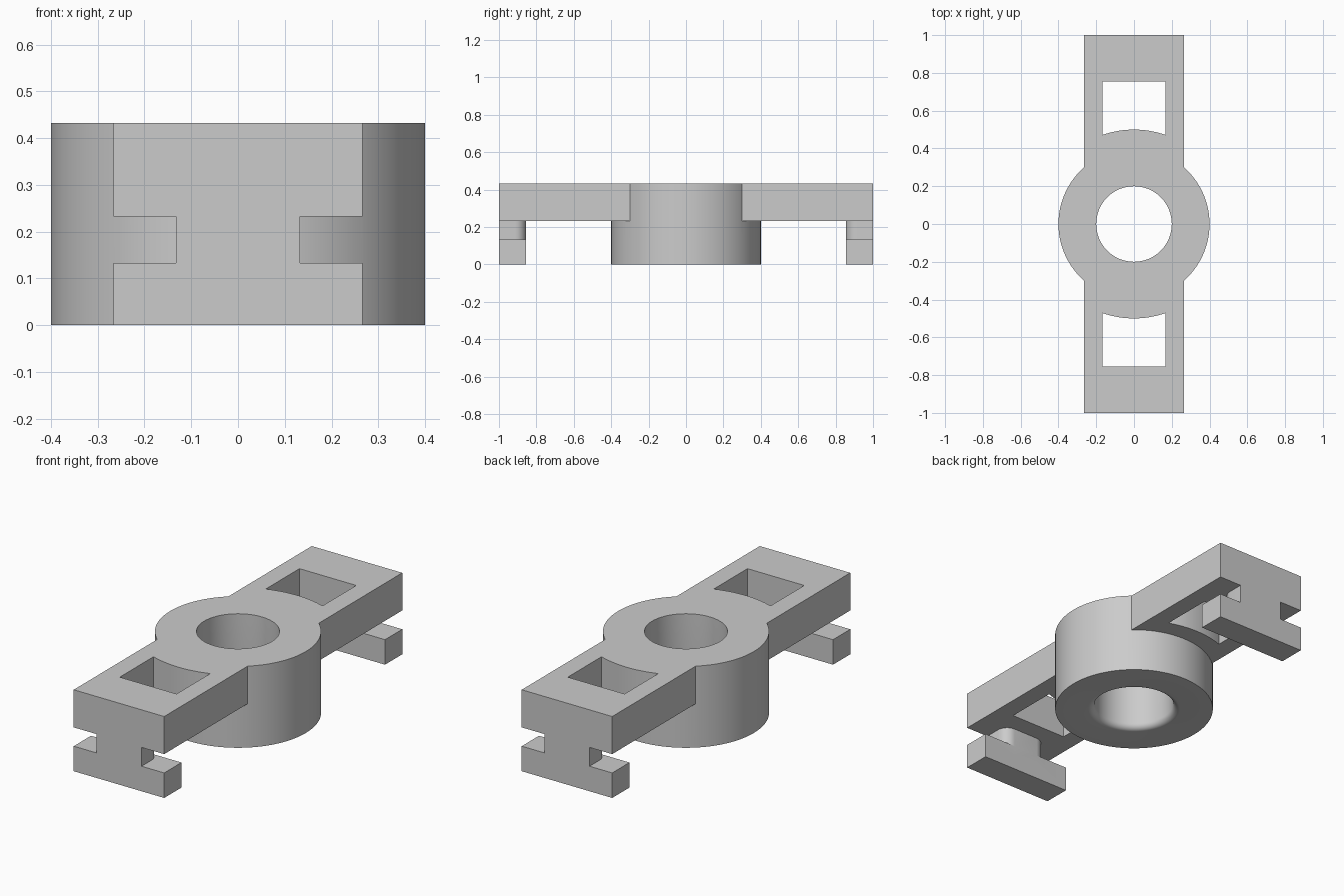
import bpy, bmesh
from math import sin, cos, pi, asin, radians
from mathutils import Matrix

cube = bpy.data.objects.get("Cube")
if cube:
    bpy.data.objects.remove(cube)

HEIGHT, ARM_Z, FOOT_Z = 0.433, 0.233, 0.133
HALF, NECK, WINDOW = 0.266, 0.133, 0.167
FOOT_Y = 0.855

grey = bpy.data.materials.new("plain grey")
grey.use_nodes = True
grey.diffuse_color = (0.6, 0.6, 0.6, 1)
grey.node_tree.nodes["Principled BSDF"].inputs["Base Color"].default_value = (0.6, 0.6, 0.6, 1)


def finish(name, bm):
    bmesh.ops.recalc_face_normals(bm, faces=bm.faces)
    mesh = bpy.data.meshes.new(name)
    bm.to_mesh(mesh)
    bm.free()
    mesh.materials.append(grey)
    obj = bpy.data.objects.new(name, mesh)
    bpy.context.collection.objects.link(obj)
    return obj


def prism(name, outline, z0, z1, turn=0):
    """Extrude an xy outline from z0 to z1, turned about the z axis."""
    bm = bmesh.new()
    face = bm.faces.new([bm.verts.new((x, y, z0)) for x, y in outline])
    top = bmesh.ops.extrude_face_region(bm, geom=[face])["geom"]
    verts = [v for v in top if isinstance(v, bmesh.types.BMVert)]
    bmesh.ops.translate(bm, vec=(0, 0, z1 - z0), verts=verts)
    bmesh.ops.rotate(bm, matrix=Matrix.Rotation(turn, 3, "Z"), verts=bm.verts)
    return finish(name, bm)


def lathe(name, profile, steps=128):
    """Revolve a closed (radius, z) profile about the z axis."""
    bm = bmesh.new()
    rings = [[bm.verts.new((r * cos(2 * pi * i / steps), r * sin(2 * pi * i / steps), z))
              for r, z in profile] for i in range(steps)]
    n = len(profile)
    for i in range(steps):
        a, b = rings[i], rings[(i + 1) % steps]
        for j in range(n):
            k = (j + 1) % n
            bm.faces.new((a[j], b[j], b[k], a[k]))
    return finish(name, bm)


def combine(target, other, operation):
    mod = target.modifiers.new("combine", "BOOLEAN")
    mod.object, mod.operation, mod.solver = other, operation, "EXACT"
    bpy.context.view_layer.objects.active = target
    bpy.ops.object.modifier_apply(modifier=mod.name)
    bpy.data.objects.remove(other)


def rect(half, y0, y1):
    return [(-half, y0), (half, y0), (half, y1), (-half, y1)]


def arc(cx, cy, r, a0, a1, n):
    return [(cx + r * cos(a0 + (a1 - a0) * i / n), cy + r * sin(a0 + (a1 - a0) * i / n))
            for i in range(n + 1)]


# Hub: a tube whose bore has a rounded lower rim
rim = 0.033
body = lathe("bracket_body", arc(0.2 + rim, rim, rim, pi, 1.5 * pi, 8)
             + [(0.4, 0), (0.4, HEIGHT), (0.2, HEIGHT)])

# Neck outline, rounded on the edges that face the hub
fillet = 0.06
neck_shape = (arc(-NECK + fillet, FOOT_Y + fillet, fillet, pi, 1.5 * pi, 8)
              + arc(NECK - fillet, FOOT_Y + fillet, fillet, -pi / 2, 0, 8)
              + [(NECK, 1), (-NECK, 1)])

# Window outline, curved concentric with the hub
spread = asin(WINDOW / 0.5)
window_shape = (arc(0, 0, 0.5, pi / 2 + spread, pi / 2 - spread, 16)
                + [(WINDOW, 0.755), (-WINDOW, 0.755)])

# Two opposite arms, each with a window and a T-shaped foot
for turn in (0, pi):
    arm = prism("arm", rect(HALF, 0.25, 1), ARM_Z, HEIGHT, turn)
    combine(arm, prism("window_cutter", window_shape, 0.15, 0.5, turn), "DIFFERENCE")
    foot = prism("foot", rect(HALF, FOOT_Y, 1), 0, FOOT_Z, turn)
    combine(foot, prism("neck", neck_shape, 0.08, 0.3, turn), "UNION")
    combine(arm, foot, "UNION")
    combine(body, arm, "UNION")

bpy.ops.object.select_all(action="DESELECT")
body.select_set(True)
bpy.context.view_layer.objects.active = body
bpy.ops.object.shade_smooth_by_angle(angle=radians(30))
